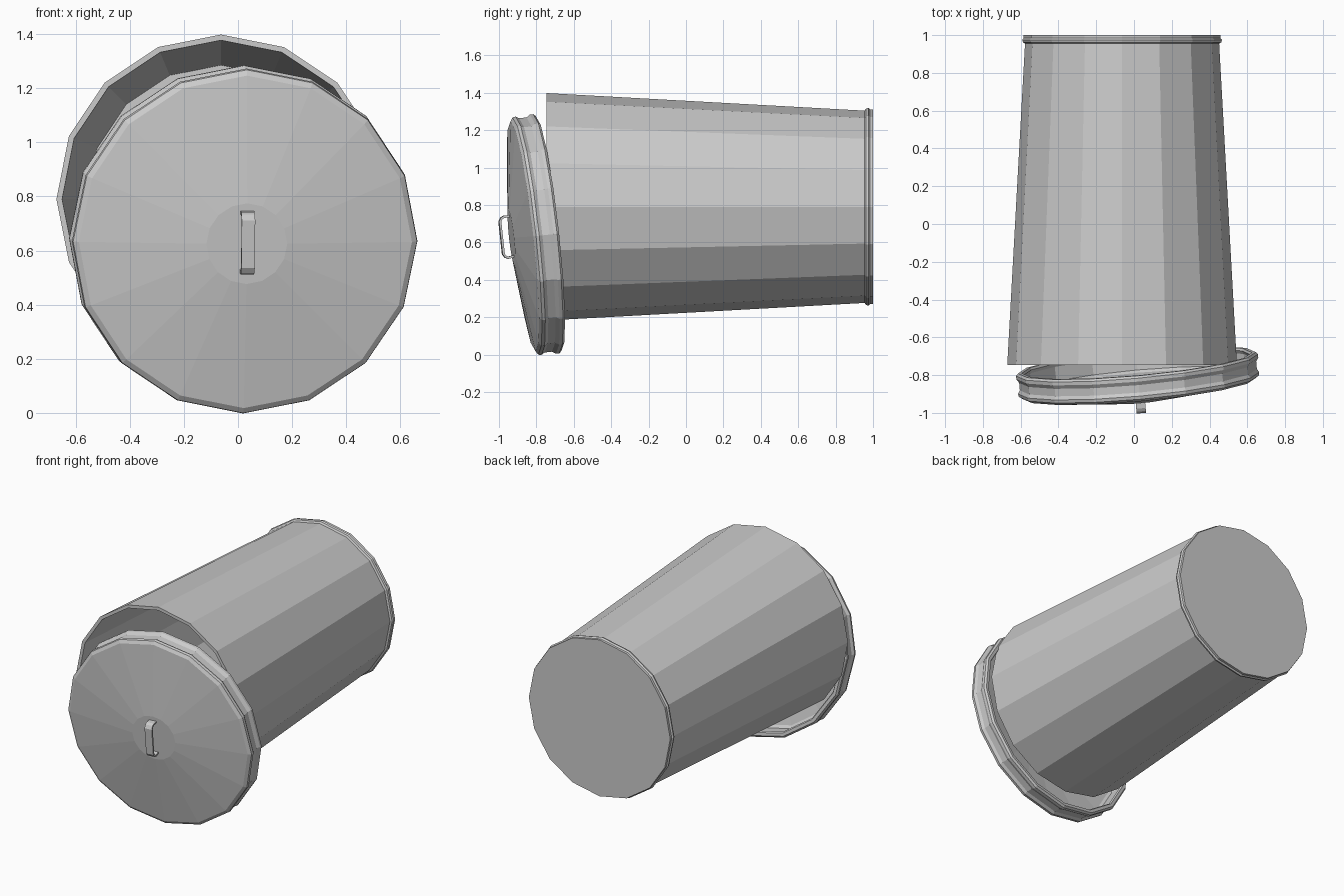
import bpy, bmesh, math
from mathutils import Matrix, Vector

if "Cube" in bpy.data.objects:
    bpy.data.objects.remove(bpy.data.objects["Cube"])

SIDES = 16


def frame(origin, axis):
    """Matrix whose local z is the axis, local y leans up."""
    n = Vector(axis).normalized()
    up = Vector((0, 0, 1))
    up = (up - n * up.dot(n)).normalized()
    right = up.cross(n)
    m = Matrix((right, up, n)).transposed().to_4x4()
    m.translation = Vector(origin)
    return m


def finish(name, bm, matrix):
    bmesh.ops.recalc_face_normals(bm, faces=bm.faces[:])
    mesh = bpy.data.meshes.new(name)
    bm.transform(matrix)
    bm.to_mesh(mesh)
    bm.free()
    ob = bpy.data.objects.new(name, mesh)
    bpy.context.collection.objects.link(ob)
    return ob


def lathe(name, profile, matrix):
    """Revolve (radius, height) points; both ends close with a flat cap."""
    bm = bmesh.new()
    rings = []
    for r, t in profile:
        rings.append([bm.verts.new((r * math.sin(2 * math.pi * i / SIDES),
                                    r * math.cos(2 * math.pi * i / SIDES), t))
                      for i in range(SIDES)])
    for a, b in zip(rings, rings[1:]):
        for i in range(SIDES):
            j = (i + 1) % SIDES
            bm.faces.new((a[i], a[j], b[j], b[i]))
    bm.faces.new(rings[0])
    bm.faces.new(rings[-1])
    return finish(name, bm, matrix)


def strap(name, path, width, thick, x, matrix):
    """Flat band following a (y, z) path, thickened inwards."""
    bm = bmesh.new()
    pts = [Vector(p) for p in path]
    rows = []
    for i, p in enumerate(pts):
        d = (pts[min(i + 1, len(pts) - 1)] - pts[max(i - 1, 0)]).normalized()
        q = p + Vector((-d.y, d.x)) * thick
        rows.append([bm.verts.new((x + s * width / 2, c.x, c.y))
                     for s, c in ((-1, p), (1, p), (1, q), (-1, q))])
    for a, b in zip(rows, rows[1:]):
        for i in range(4):
            j = (i + 1) % 4
            bm.faces.new((a[i], a[j], b[j], b[i]))
    bm.faces.new(rows[0])
    bm.faces.new(rows[-1])
    return finish(name, bm, matrix)


# Tapered can lying on its side, mouth facing the front, bead around the base
can_frame = frame((-0.063, 0, 0.79), (0, 1, 0))
lathe("can_body", [
    (0.495, 0.97), (0.587, -0.747), (0.608, -0.747), (0.514, 0.955),
    (0.525, 0.962), (0.529, 0.975), (0.521, 0.984), (0.521, 1.0)], can_frame)

# Tilted lid: beaded skirt, shallow cone and flat centre
lid_frame = frame((0.015, -0.735, 0.647), (0.09, -1, -0.11))
lathe("lid", [
    (0.14, 0.185), (0.595, 0.118), (0.612, 0.105), (0.615, 0.03),
    (0.605, 0.012), (0.612, 0.0), (0.632, 0.0), (0.643, 0.012), (0.643, 0.03),
    (0.63, 0.05), (0.63, 0.09), (0.641, 0.108), (0.638, 0.125),
    (0.618, 0.138), (0.15, 0.2)], lid_frame)

# Strap handle on the lid
strap("lid_handle", [
    (-0.105, 0.19), (-0.111, 0.23), (-0.103, 0.247), (-0.083, 0.259),
    (0.093, 0.259), (0.113, 0.247), (0.121, 0.23), (0.121, 0.19)][::-1],
    0.05, 0.012, 0.0, lid_frame)
